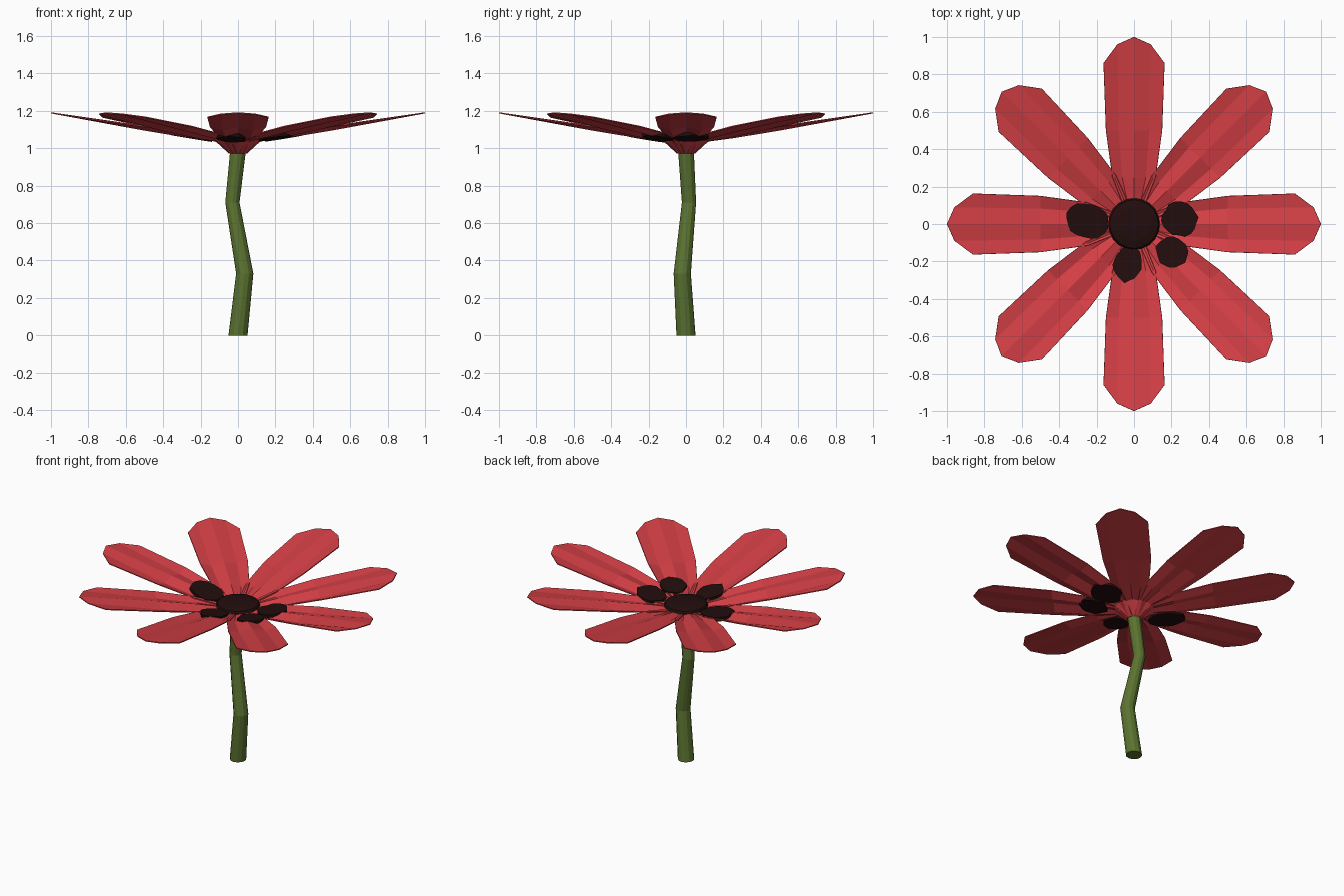
import bpy, bmesh, math, random
from mathutils import Vector, Matrix

if "Cube" in bpy.data.objects:
    bpy.data.objects.remove(bpy.data.objects["Cube"])

random.seed(4)


def material(name, rgb):
    m = bpy.data.materials.new(name)
    m.diffuse_color = (*rgb, 1)
    m.use_nodes = True
    m.node_tree.nodes["Principled BSDF"].inputs["Base Color"].default_value = m.diffuse_color
    return m


RED = material("petal red", (0.66, 0.05, 0.06))
GREEN = material("stem green", (0.105, 0.17, 0.03))
DARK = material("dark brown", (0.016, 0.004, 0.004))


def make(name, bm, mat):
    bmesh.ops.recalc_face_normals(bm, faces=bm.faces)
    me = bpy.data.meshes.new(name)
    bm.to_mesh(me)
    bm.free()
    me.materials.append(mat)
    ob = bpy.data.objects.new(name, me)
    bpy.context.collection.objects.link(ob)
    return ob


def loft(name, rings, mat, sides):
    """Horizontal rings (x, y, z, radius) joined into a closed tube."""
    bm = bmesh.new()
    loops = [[bm.verts.new((x + r * math.cos(2 * math.pi * i / sides),
                            y + r * math.sin(2 * math.pi * i / sides), z))
              for i in range(sides)] for x, y, z, r in rings]
    for a, b in zip(loops, loops[1:]):
        for i in range(sides):
            j = (i + 1) % sides
            bm.faces.new((a[i], a[j], b[j], b[i]))
    bm.faces.new(loops[0][::-1])
    bm.faces.new(loops[-1])
    return make(name, bm, mat)


def petal_z(r):
    return 1.045 + (r - 0.12) * 0.164


# Bent stem and the small dark base of the flower head
loft("stem", [(0, 0, 0, .051), (.036, -.02, .33, .046),
              (-.03, .016, .71, .038), (0, 0, .985, .042)], GREEN, 12)
loft("flower_base", [(0, 0, .967, .035), (0, 0, .982, .05)], DARK, 12)

# Petals: pleated strips that rise from a cup and spread outwards
rows = [(.04, .975, .028, 0), (.12, 1.045, .065, .006), (.25, petal_z(.25), .115, .010),
        (.5, petal_z(.5), .15, .010)]
cols = (-1, -.55, 0, .55, 1)
tip = (.86, .96, 1, .96, .86)
for k in range(8):
    bm = bmesh.new()
    grid = [[bm.verts.new((r, t * w, z + fold * (1 if i % 2 == 0 else -1)))
             for i, t in enumerate(cols)] for r, z, w, fold in rows]
    grid.append([bm.verts.new((r, t * .163, petal_z(r)))
                 for t, r in zip(cols, tip)])
    for a, b in zip(grid, grid[1:]):
        for i in range(4):
            bm.faces.new((a[i], a[i + 1], b[i + 1], b[i]))
    bm.transform(Matrix.Rotation(k * math.pi / 4, 4, 'Z'))
    ob = make("petal_%d" % (k + 1), bm, RED)
    mod = ob.modifiers.new("thickness", 'SOLIDIFY')
    mod.thickness = .006
    mod.offset = 0

# Dark domed centre
loft("flower_centre", [(0, 0, 1.035, .10), (0, 0, 1.055, .138), (0, 0, 1.07, .13),
                       (0, 0, 1.08, .09), (0, 0, 1.085, .03)], DARK, 20)

# Ragged dark blotches lying through the petals: distance, angle, length, width
for k, (r, ang, ln, wd) in enumerate([(.25, 176, .12, .10), (.245, 6, .10, .095),
                                      (.25, -37, .09, .085), (.215, -99, .10, .08)]):
    bm = bmesh.new()
    n = 18
    rim = [(ln, wd, 2 * math.pi * i / n, random.uniform(.88, 1.05)) for i in range(n)]
    layers = []
    for dz in (-.014, .014):
        ring = []
        for a, b, t, s in rim:
            x = r + a * s * math.cos(t)
            ring.append(bm.verts.new((x, b * s * math.sin(t), petal_z(x) + dz)))
        layers.append(ring)
    for i in range(n):
        j = (i + 1) % n
        bm.faces.new((layers[0][i], layers[0][j], layers[1][j], layers[1][i]))
    bm.faces.new(layers[0][::-1])
    bm.faces.new(layers[1])
    bm.transform(Matrix.Rotation(math.radians(ang), 4, 'Z'))
    make("dark_blotch_%d" % (k + 1), bm, DARK)
